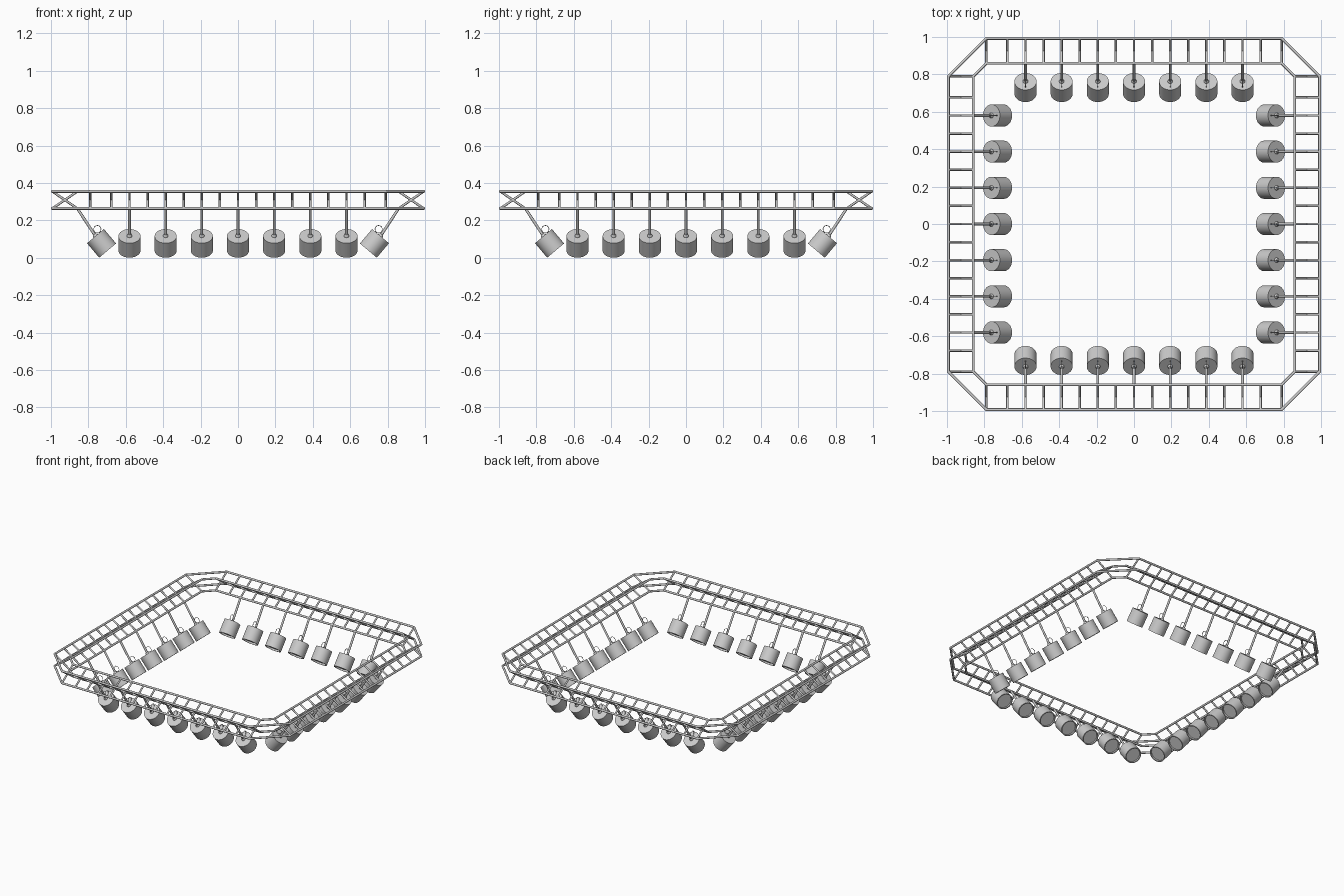
import bpy, bmesh, math
from mathutils import Vector, Matrix

if "Cube" in bpy.data.objects:
    bpy.data.objects.remove(bpy.data.objects["Cube"])

OUT, INN, LO, HI, END = 0.9925, 0.859, 0.264, 0.355, 0.79
STEP = 0.0967
TILT = math.radians(40)


def rod(bm, a, b, r, n=8):
    a, b = Vector(a), Vector(b)
    d = b - a
    m = Matrix.Translation((a + b) / 2) @ d.to_track_quat('Z', 'Y').to_matrix().to_4x4()
    bmesh.ops.create_cone(bm, cap_ends=True, segments=n, radius1=r, radius2=r,
                          depth=d.length, matrix=m)


def finish(bm, name):
    me = bpy.data.meshes.new(name)
    bm.normal_update()
    bm.to_mesh(me)
    bm.free()
    for p in me.polygons:
        p.use_smooth = True
    me.set_sharp_from_angle(angle=math.radians(50))
    return me


def place(me, name, matrix):
    ob = bpy.data.objects.new(name, me)
    ob.matrix_world = matrix
    bpy.context.collection.objects.link(ob)


# one truss side (along the front, y negative) with its corner link
bm = bmesh.new()
for d in (OUT, INN):
    for z in (LO, HI):
        rod(bm, (-END, -d, z), (END, -d, z), 0.0075, 12)
        rod(bm, (END, -d, z), (d, -END, z), 0.0075, 12)
        for s in (-1, 1):
            bmesh.ops.create_icosphere(bm, subdivisions=2, radius=0.0075,
                                       matrix=Matrix.Translation((s * END, -d, z)))
# crossed braces
for x in [-END] + [i * STEP for i in range(-7, 8)] + [END]:
    rod(bm, (x, -OUT, LO), (x, -INN, HI), 0.0065)
    rod(bm, (x, -OUT, HI), (x, -INN, LO), 0.0065)
truss = finish(bm, "truss_side")

# lamp can: tilted profile of revolution, local z along its axis pointing up
L, R = 0.101, 0.059
axis = Vector((0, -math.sin(TILT), math.cos(TILT)))
centre = Vector((0, -0.7295, 0.0775))
profile = [(0, L / 2), (R, L / 2), (R, -L / 2), (R - 0.007, -L / 2),
           (R - 0.007, -L / 2 + 0.012), (0, -L / 2 + 0.012)]
bm = bmesh.new()
vs = [bm.verts.new((r, 0, z)) for r, z in profile]
es = [bm.edges.new(p) for p in zip(vs, vs[1:])]
bmesh.ops.spin(bm, geom=vs + es, axis=(0, 0, 1), cent=(0, 0, 0),
               angle=2 * math.pi, steps=32)
bmesh.ops.remove_doubles(bm, verts=bm.verts, dist=1e-5)
bmesh.ops.recalc_face_normals(bm, faces=bm.faces)
bm.transform(Matrix.Translation(centre) @ Matrix.Rotation(TILT, 4, 'X'))
can = finish(bm, "lamp_can")

# hanger: rod from lower inner chord, knob and small safety loop
bm = bmesh.new()
top = centre + axis * (L / 2)
rod(bm, (0, -INN, LO), top, 0.0075, 12)
bmesh.ops.create_uvsphere(bm, u_segments=12, v_segments=8, radius=0.014,
                          matrix=Matrix.Translation(top))
c, n, rr = Vector((0, -0.752, 0.153)), 16, 0.02
ring = [c + Vector((0, math.cos(t), math.sin(t))) * rr
        for t in (2 * math.pi * i / n for i in range(n))]
for i in range(n):
    rod(bm, ring[i - 1], ring[i], 0.0018, 6)
hanger = finish(bm, "lamp_hanger")

# four sides, seven lamps each
for k, side in enumerate(("front", "right", "back", "left")):
    rot = Matrix.Rotation(k * math.pi / 2, 4, 'Z')
    place(truss, f"truss_{side}", rot)
    for i in range(-3, 4):
        m = rot @ Matrix.Translation((i * 2 * STEP, 0, 0))
        place(can, f"lamp_can_{side}_{i + 4}", m)
        place(hanger, f"lamp_hanger_{side}_{i + 4}", m)
